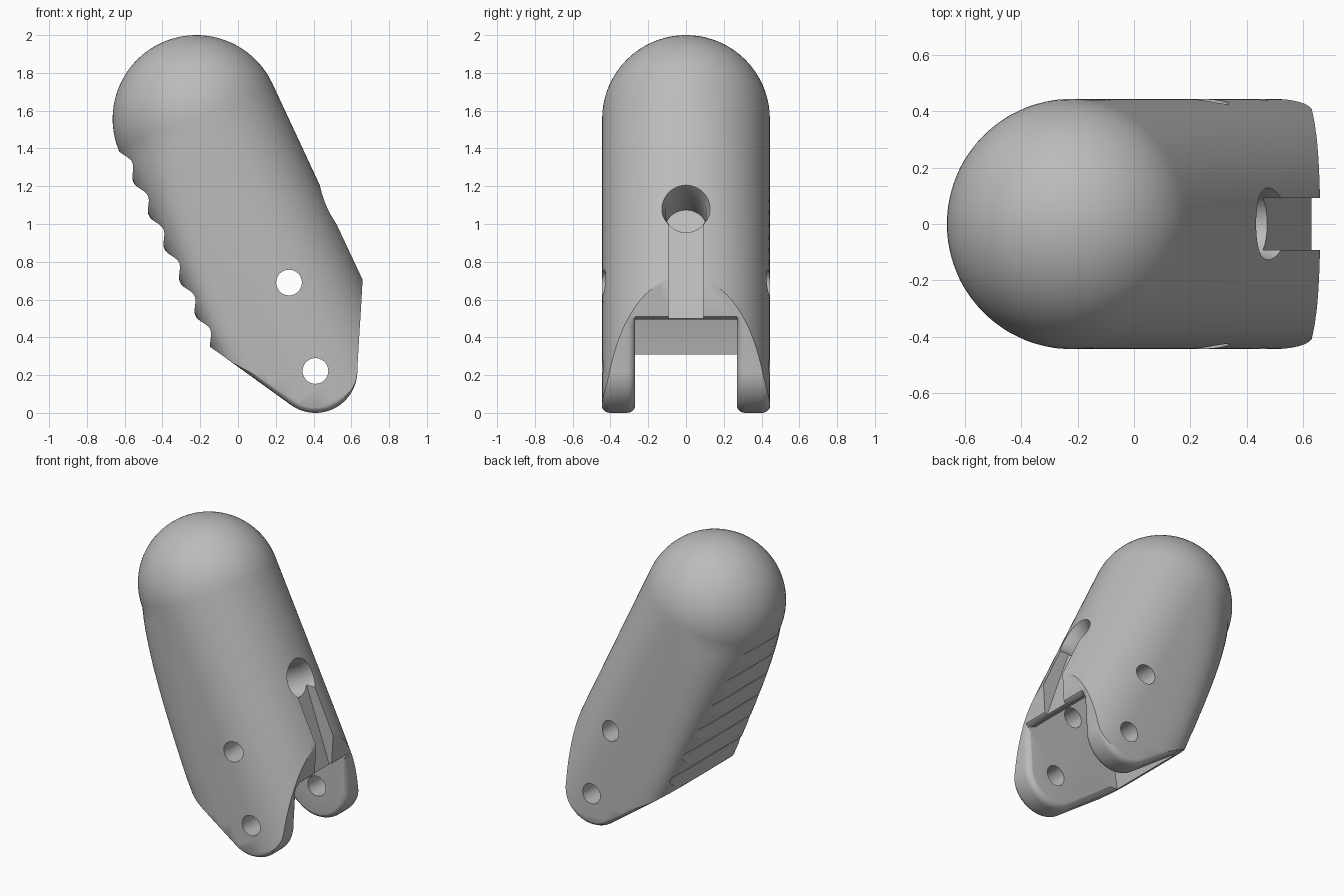
import bpy, bmesh, math
from mathutils import Vector

cube = bpy.data.objects.get("Cube")
if cube:
    bpy.data.objects.remove(cube, do_unlink=True)

R = 0.444
TILT = math.radians(25)
AXIS = Vector((math.sin(TILT), 0, -math.cos(TILT)))     # from dome to hinge
OUT = Vector((math.cos(TILT), 0, math.sin(TILT)))       # across the body
SIDE = Vector((0, 1, 0))
DOME = Vector((-0.22, 0, 1.556))
PIVOT = (0.41, 0.222)

grey = bpy.data.materials.new("plain grey")
grey.use_nodes = True
grey.diffuse_color = (0.5, 0.5, 0.5, 1)
grey.node_tree.nodes["Principled BSDF"].inputs["Base Color"].default_value = (0.5, 0.5, 0.5, 1)


def at(t, m, y=0):
    """Point at distance t down the axis, m outward and y sideways."""
    return DOME + AXIS * t + OUT * m + SIDE * y


def skin(name, rings):
    """Closed mesh through rings of equal length."""
    bm = bmesh.new()
    rows = [[bm.verts.new(p) for p in ring] for ring in rings]
    n = len(rows[0])
    for a, b in zip(rows, rows[1:]):
        for i in range(n):
            j = (i + 1) % n
            bm.faces.new((a[i], a[j], b[j], b[i]))
    bm.faces.new(rows[0])
    bm.faces.new(rows[-1])
    bmesh.ops.recalc_face_normals(bm, faces=bm.faces)
    mesh = bpy.data.meshes.new(name)
    bm.to_mesh(mesh)
    bm.free()
    mesh.materials.append(grey)
    obj = bpy.data.objects.new(name, mesh)
    bpy.context.collection.objects.link(obj)
    return obj


def prism(name, outline, half):
    return skin(name, [[(x, y, z) for x, z in outline] for y in (-half, half)])


def lathe(name, centre, direction, side, profile, count=40):
    """Revolved cutter from (distance, radius) pairs."""
    up = direction.cross(side)
    turns = [2 * math.pi * i / count for i in range(count)]
    return skin(name, [[centre + direction * d + (side * math.cos(a) + up * math.sin(a)) * r
                        for a in turns] for d, r in profile])


def combine(obj, tool, operation):
    mod = obj.modifiers.new(operation, 'BOOLEAN')
    mod.operation = operation
    mod.solver = 'EXACT'
    mod.object = tool
    bpy.context.view_layer.objects.active = obj
    bpy.ops.object.modifier_apply(modifier=mod.name)
    bpy.data.objects.remove(tool, do_unlink=True)


# Body: round dome and tube whose grip side grows squarer toward the hinge
def section(t, r, count=96):
    grow = min(max(t / 1.1, 0), 1)
    ring = []
    for i in range(count):
        a = 2 * math.pi * (i + 0.5) / count
        c, s = math.cos(a), math.sin(a)
        p = 2 + (0.2 if c > 0 else 4) * grow
        ring.append(at(t, math.copysign(r * abs(c) ** (2 / p), c),
                       math.copysign(r * abs(s) ** (2 / p), s)))
    return ring


dome_angles = [math.pi / 2 * (i + 0.15) / 20 for i in range(20)]
rings = [section(-R * math.cos(a), R * math.sin(a)) for a in dome_angles]
rings += [section(1.8 * i / 24, R) for i in range(25)]
body = skin("fingertip_body", rings)

# Side outline: flat hinge face, rounded lug end, sloped base, grip ridges
outline = [(0.745, 2.2, 0), (0.648, 0.5, 0), (0.645, 0.46, 1)]
for i in range(25):
    a = math.radians(3 - 128.4 * i / 24)
    outline.append((PIVOT[0] + 0.222 * math.cos(a), PIVOT[1] + 0.222 * math.sin(a), 1))
outline += [(-0.05, 0.28, 1), (-0.09, 0.309, 0), (-0.15, 0.351, 0)]
for i in range(93):
    t = 1.115 - 1.147 * i / 92
    p = at(t, -0.425 + 0.02 * math.cos(2 * math.pi * (t - 0.065) / 0.195))
    outline.append((p.x, p.z, 0))
for t in (-0.1, -0.9):
    p = at(t, -0.6)
    outline.append((p.x, p.z, 0))


def layer(y, inset):
    """Outline at y with its lower edge drawn in."""
    ring = []
    for i, (x, z, w) in enumerate(outline):
        a, b = outline[i - 1], outline[(i + 1) % len(outline)]
        n = Vector((b[1] - a[1], a[0] - b[0])).normalized() * inset * w
        ring.append((x + n.x, y, z + n.y))
    return ring


# Rounded lug edges, outside and inside
FILLET = 0.045
steps = [math.pi / 2 * i / 5 for i in range(6)]
half = [(0.268 + FILLET * (1 - math.cos(a)), FILLET * (1 - math.sin(a))) for a in steps]
half += [(0.448 - FILLET * (1 - math.cos(a)), FILLET * (1 - math.sin(a))) for a in reversed(steps)]
layers = [(-y, d) for y, d in reversed(half)] + half
combine(body, skin("side_outline", [layer(y, d) for y, d in layers]), 'INTERSECT')

# Hinge cavity between the lugs, under a rounded lip
cavity = [(-0.12, 0.15), (-0.09, 0.315), (-0.04, 0.62), (0.08, 0.86), (0.3, 0.92),
          (0.47, 0.8), (0.55, 0.56), (0.575, 0.51), (0.61, 0.495), (0.64, 0.502),
          (0.67, 0.53), (0.9, 0.53), (0.9, -0.2), (-0.12, -0.2)]
combine(body, prism("hinge_cavity", cavity, 0.27), 'DIFFERENCE')

# Cord groove and countersunk cord hole
groove = [(0.64, 0.47), (0.45, 1.02), (0.7, 1.12), (0.9, 0.47)]
combine(body, prism("cord_groove", groove, 0.092), 'DIFFERENCE')
combine(body, lathe("cord_hole", at(0.726, 0), OUT, SIDE,
                    [(0.18, 0.11), (0.37, 0.11), (0.6, 0.18)]), 'DIFFERENCE')

# Pin holes through both sides
for x, z in (PIVOT, (0.27, 0.69)):
    combine(body, lathe("pin_hole", Vector((x, 0, z)), SIDE, OUT,
                        [(-0.6, 0.068), (0.6, 0.068)]), 'DIFFERENCE')

bpy.ops.object.select_all(action='DESELECT')
body.select_set(True)
bpy.context.view_layer.objects.active = body
bpy.ops.object.shade_smooth_by_angle(angle=math.radians(30))
